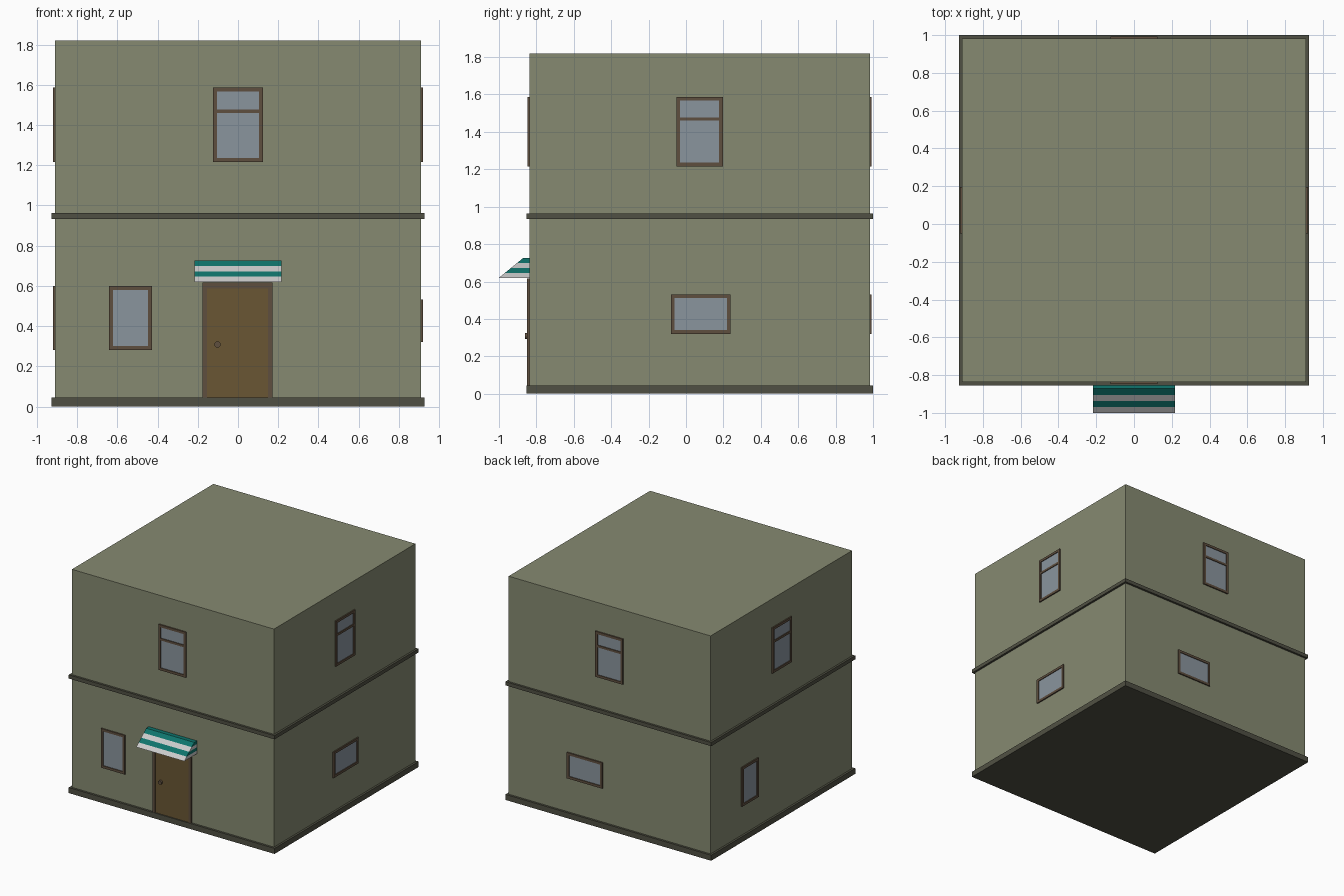
import bpy, bmesh, math
from mathutils import Matrix, Vector

if "Cube" in bpy.data.objects:
    bpy.data.objects.remove(bpy.data.objects["Cube"])

CY = 0.073    # centre of the building in y
HALF = 0.91   # half width of the walls


def material(name, r, g, b):
    m = bpy.data.materials.new(name)
    m.diffuse_color = [((c / 255 + 0.055) / 1.055) ** 2.4 for c in (r, g, b)] + [1]
    m.use_nodes = True
    m.node_tree.nodes["Principled BSDF"].inputs["Base Color"].default_value = m.diffuse_color
    return m


WALL = material("wall_green", 134, 138, 113)
TRIM = material("trim_grey", 80, 80, 67)
WOOD = material("frame_brown", 94, 78, 62)
DOOR = material("door_brown", 106, 86, 52)
GLASS = material("glass_blue", 138, 149, 158)
TEAL = material("awning_teal", 14, 116, 108)
WHITE = material("awning_white", 204, 204, 200)


def finish(name, bm, mat, turn=0):
    # turn: quarter turns about the building centre (0 front, 1 right, 2 back, 3 left)
    bmesh.ops.recalc_face_normals(bm, faces=bm.faces)
    me = bpy.data.meshes.new(name)
    bm.to_mesh(me)
    bm.free()
    me.materials.append(mat)
    ob = bpy.data.objects.new(name, me)
    ob.matrix_world = Matrix.Translation((0, CY, 0)) @ Matrix.Rotation(turn * math.pi / 2, 4, 'Z')
    bpy.context.collection.objects.link(ob)
    return ob


def boxes(name, mat, spans, turn=0):
    # each span is (x0, x1, y0, y1, z0, z1) relative to the building centre
    bm = bmesh.new()
    for x0, x1, y0, y1, z0, z1 in spans:
        mtx = Matrix.Translation(((x0 + x1) / 2, (y0 + y1) / 2, (z0 + z1) / 2))
        mtx = mtx @ Matrix.Diagonal((x1 - x0, y1 - y0, z1 - z0, 1))
        bmesh.ops.create_cube(bm, size=1, matrix=mtx)
    return finish(name, bm, mat, turn)


def window(name, turn, cx, w, z0, z1, transom=None):
    x0, x1, t = cx - w / 2, cx + w / 2, 0.02
    out, back = -HALF - 0.01, -HALF + 0.01
    bars = [(x0, x0 + t, out, back, z0, z1), (x1 - t, x1, out, back, z0, z1),
            (x0 + t, x1 - t, out, back, z0, z0 + t), (x0 + t, x1 - t, out, back, z1 - t, z1)]
    if transom:
        bars.append((x0 + t, x1 - t, out, back, transom - 0.009, transom + 0.009))
    boxes(name + "_frame", WOOD, bars, turn)
    boxes(name + "_glass", GLASS, [(x0 + t, x1 - t, -HALF - 0.004, back, z0 + t, z1 - t)], turn)


# walls and trim bands
boxes("walls", WALL, [(-HALF, HALF, -HALF, HALF, 0.02, 1.82)])
B = HALF + 0.017
boxes("base_band", TRIM, [(-B, B, -B, B, 0, 0.045)])
boxes("floor_band", TRIM, [(-B, B, -B, B, 0.933, 0.963)])

# windows: one upper window per side, plus lower ones
for turn, side in enumerate(("front", "right", "back", "left")):
    window(side + "_upper_window", turn, 0, 0.248, 1.216, 1.587, 1.469)
window("front_lower_window", 0, -0.535, 0.215, 0.281, 0.6)
window("right_lower_window", 1, 0.006, 0.32, 0.32, 0.531)
window("back_lower_window", 2, -0.22, 0.32, 0.32, 0.531)
window("left_lower_window", 3, -0.41, 0.215, 0.281, 0.6)

# door
yo, yi = -HALF - 0.014, -HALF + 0.01
boxes("door_frame", WOOD, [(-0.176, -0.153, yo, yi, 0.03, 0.617),
                           (0.148, 0.171, yo, yi, 0.03, 0.617),
                           (-0.153, 0.148, yo, yi, 0.587, 0.617)])
boxes("door_panel", DOOR, [(-0.153, 0.148, -HALF - 0.008, yi, 0.03, 0.587)])
bm = bmesh.new()
bmesh.ops.create_cone(bm, cap_ends=True, segments=12, radius1=0.016, radius2=0.016, depth=0.025,
                      matrix=Matrix.Translation((-0.102, -HALF - 0.0125, 0.308))
                      @ Matrix.Rotation(math.pi / 2, 4, 'X'))
finish("door_knob", bm, WOOD)

# awning: four sloped solid strips stacked from bottom to top
Z0, Y0, DZ, DY = 0.62, -1.0 - CY, 0.0262, 0.032
for i in range(4):
    za, zb, ya, yb = Z0 + i * DZ, Z0 + (i + 1) * DZ, Y0 + i * DY, Y0 + (i + 1) * DY
    bm = bmesh.new()
    profile = [(ya, za), (-HALF, za), (-HALF, zb), (yb, zb)]
    f = bm.faces.new([bm.verts.new((-0.217, y, z)) for y, z in profile])
    ext = bmesh.ops.extrude_face_region(bm, geom=[f])
    bmesh.ops.translate(bm, vec=Vector((0.433, 0, 0)),
                        verts=[v for v in ext["geom"] if isinstance(v, bmesh.types.BMVert)])
    finish("awning_strip_%d" % (i + 1), bm, TEAL if i % 2 else WHITE)
